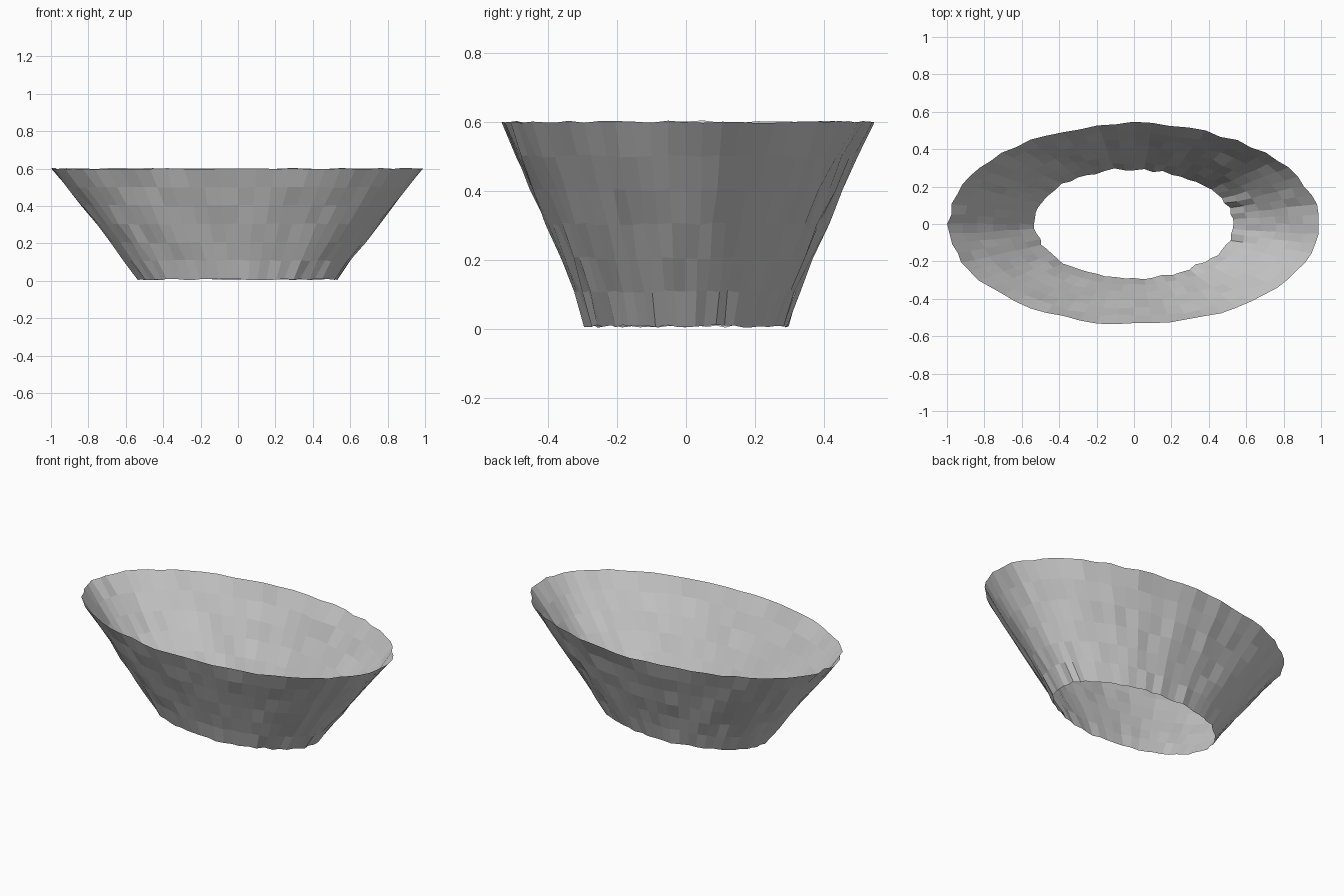
import bpy, bmesh, math, random

if "Cube" in bpy.data.objects:
    bpy.data.objects.remove(bpy.data.objects["Cube"])

random.seed(4)
SEG = 64

# Profile of the flared wall: height, half width in x, half depth in y
profile = [(0.007, 0.532, 0.292), (0.107, 0.605, 0.328), (0.205, 0.680, 0.366),
           (0.303, 0.757, 0.409), (0.402, 0.835, 0.452), (0.500, 0.913, 0.494),
           (0.600, 0.991, 0.536)]

bm = bmesh.new()
rings = []

# Column wobble keeps the ribs running up the wall; ring wobble roughens each panel
column = [random.uniform(-0.004, 0.004) for _ in range(SEG)]
for z, rx, ry in profile:
    ring = []
    for i in range(SEG):
        a = 2 * math.pi * i / SEG
        r = column[i] + random.uniform(-0.006, 0.006)
        ring.append(bm.verts.new((
            (rx + r) * math.cos(a) + random.uniform(-0.004, 0.004),
            (ry + r) * math.sin(a) + random.uniform(-0.004, 0.004),
            max(0, z + random.uniform(-0.004, 0.004)))))
    rings.append(ring)

# Open, flat-shaded wall panels
for low, high in zip(rings, rings[1:]):
    for i in range(SEG):
        j = (i + 1) % SEG
        bm.faces.new((low[i], low[j], high[j], high[i]))

mesh = bpy.data.meshes.new("bowl_wall")
bm.to_mesh(mesh)
bm.free()
bpy.context.collection.objects.link(bpy.data.objects.new("bowl_wall", mesh))
